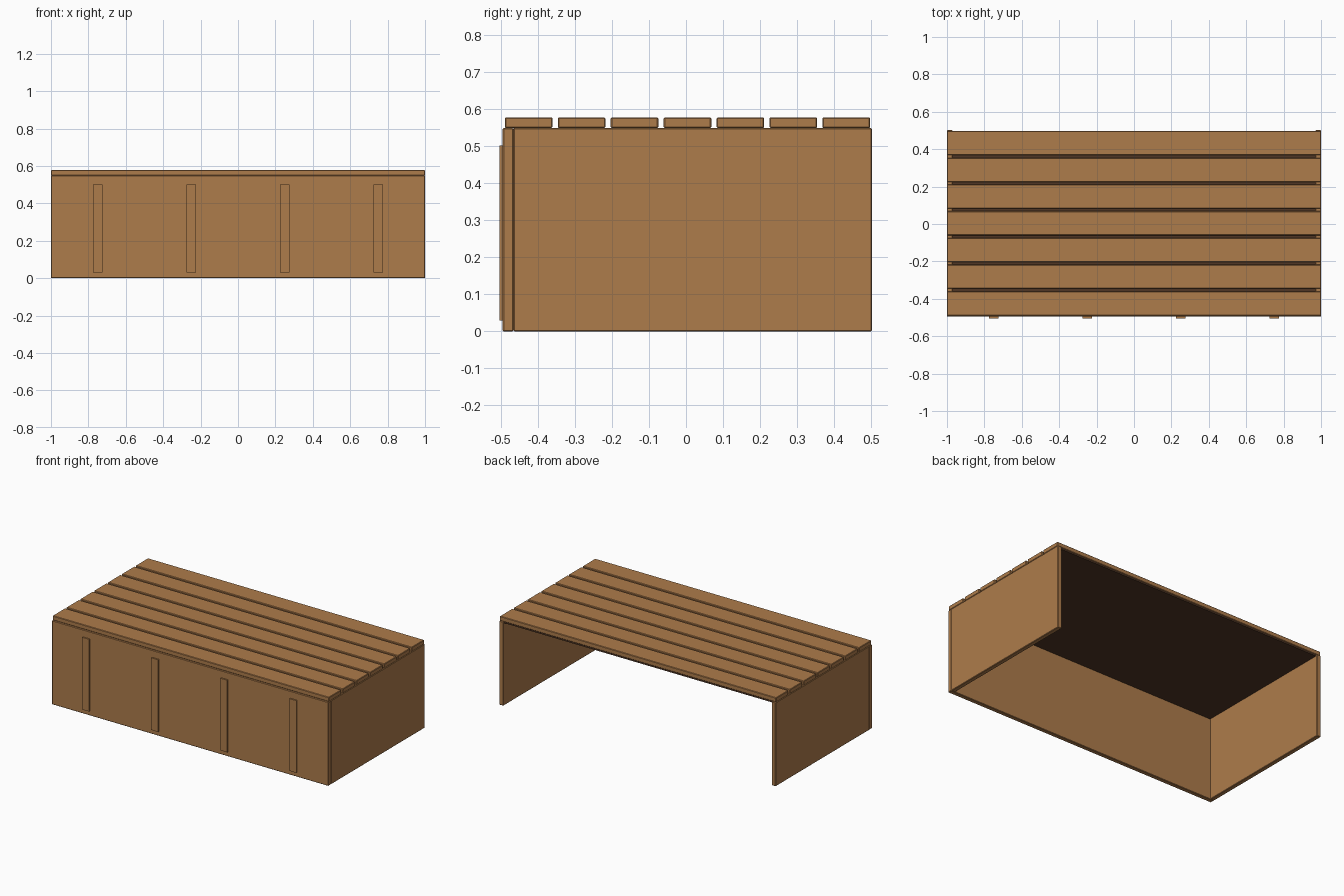
import bpy

if "Cube" in bpy.data.objects:
    bpy.data.objects.remove(bpy.data.objects["Cube"])


def material(name, color):
    m = bpy.data.materials.new(name)
    m.diffuse_color = (*color, 1.0)
    m.use_nodes = True
    m.node_tree.nodes["Principled BSDF"].inputs["Base Color"].default_value = m.diffuse_color
    return m


wood = material("warm wood", (0.42, 0.20, 0.07))
dark = material("dark brown", (0.08, 0.037, 0.018))


def board(name, x, y, z, mat, bevel=0.0):
    """Box from (min, max) ranges, with optionally softened edges."""
    bpy.ops.mesh.primitive_cube_add(size=1, location=[(a + b) / 2 for a, b in (x, y, z)])
    ob = bpy.context.object
    ob.name = name
    ob.scale = [b - a for a, b in (x, y, z)]
    bpy.ops.object.transform_apply(location=False, rotation=False, scale=True)
    ob.data.materials.append(mat)
    if bevel:
        mod = ob.modifiers.new("edge bevel", 'BEVEL')
        mod.width = bevel
        mod.segments = 1
    return ob


# Front and side panels, open at the back
board("front_panel", (-1, 1), (-0.495, -0.466), (0, 0.549), wood, 0.003)
board("left_side_panel", (-1, -0.971), (-0.466, 0.502), (0, 0.549), wood, 0.003)
board("right_side_panel", (0.971, 1), (-0.466, 0.502), (0, 0.549), wood, 0.003)

# Dark sheet under the slats
board("under_sheet", (-0.971, 0.971), (-0.466, 0.494), (0.539, 0.549), dark)

# Top slats
for i in range(7):
    y = -0.489 + i * 0.1429
    board(f"top_slat_{i + 1}", (-1, 1), (y, y + 0.1285), (0.549, 0.578), wood, 0.003)

# Thin battens on the front
for i in range(4):
    x = -0.75 + i * 0.5
    board(f"front_batten_{i + 1}", (x - 0.025, x + 0.025), (-0.504, -0.495), (0.03, 0.502), wood)
